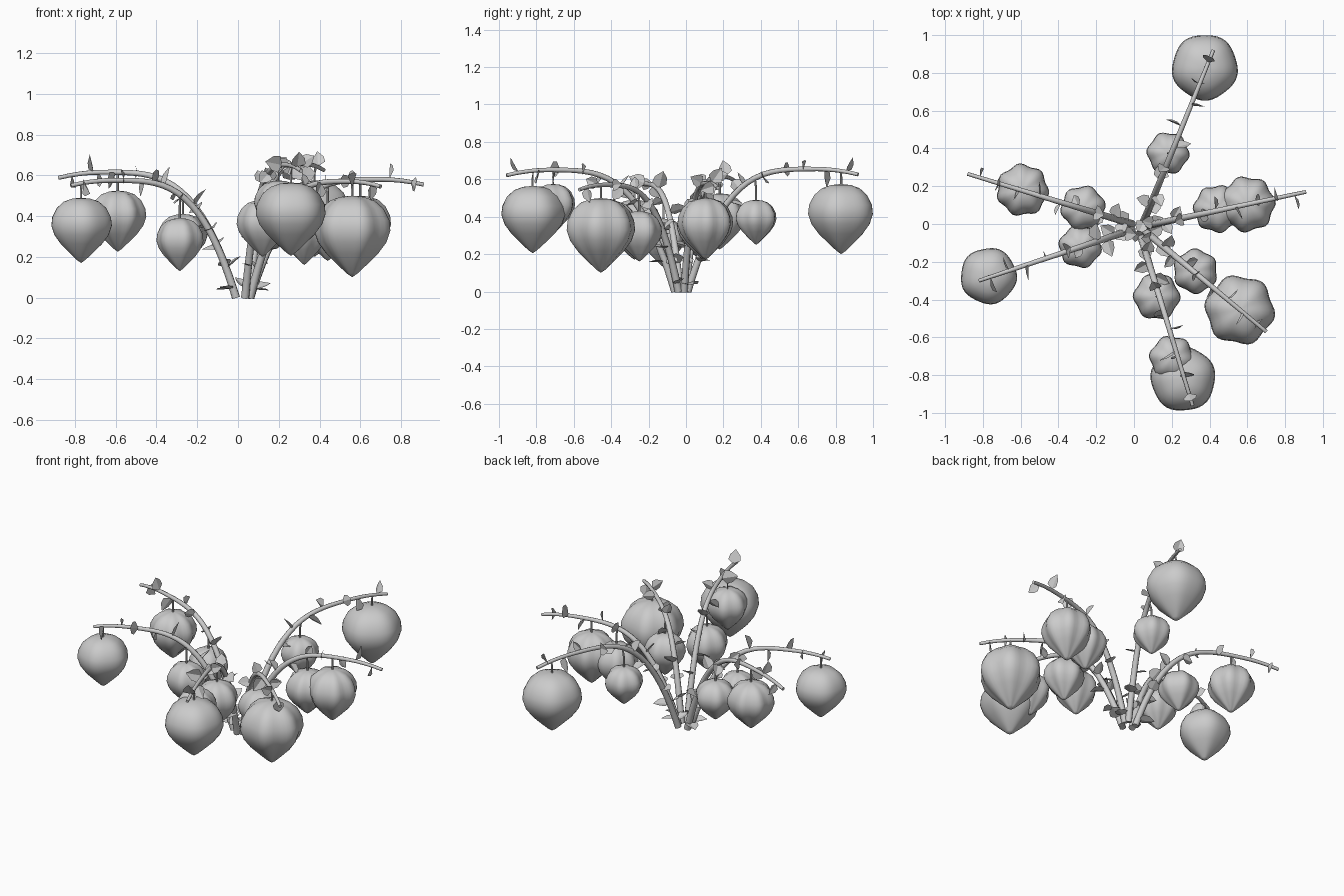
import bpy, bmesh, math, random
from mathutils import Vector, Matrix

random.seed(4)
if "Cube" in bpy.data.objects:
    bpy.data.objects.remove(bpy.data.objects["Cube"])

grey = bpy.data.materials.new("plain grey")
grey.use_nodes = True
grey.diffuse_color = (0.6, 0.6, 0.6, 1)
grey.node_tree.nodes["Principled BSDF"].inputs["Base Color"].default_value = (0.6, 0.6, 0.6, 1)


def add_object(name, bm, smooth=None):
    mesh = bpy.data.meshes.new(name)
    bm.to_mesh(mesh)
    bm.free()
    mesh.materials.append(grey)
    obj = bpy.data.objects.new(name, mesh)
    bpy.context.collection.objects.link(obj)
    if smooth:
        bpy.ops.object.select_all(action='DESELECT')
        obj.select_set(True)
        bpy.context.view_layer.objects.active = obj
        bpy.ops.object.shade_smooth_by_angle(angle=math.radians(smooth))
    return obj


def tube(name, points, radii, sides=8):
    """Sweep a round section along a path."""
    bm = bmesh.new()
    rings = []
    for i, p in enumerate(points):
        d = (points[min(i + 1, len(points) - 1)] - points[max(i - 1, 0)]).normalized()
        side = d.cross(Vector((0.31, 0.95, 0)) if abs(d.z) > 0.99 else Vector((0, 0, 1))).normalized()
        up = side.cross(d)
        rings.append([bm.verts.new(p + radii[i] * (side * math.cos(a) + up * math.sin(a)))
                      for a in (math.tau * k / sides for k in range(sides))])
    for a, b in zip(rings, rings[1:]):
        for k in range(sides):
            n = (k + 1) % sides
            bm.faces.new((a[k], a[n], b[n], b[k]))
    bm.faces.new(rings[0])
    bm.faces.new(rings[-1])
    bmesh.ops.recalc_face_normals(bm, faces=bm.faces)
    return add_object(name, bm, 50)


# Radius and height fractions from the pointed tip to the crown
PROFILE = [(0.14, 0.045), (0.4, 0.16), (0.68, 0.29), (0.9, 0.43), (1, 0.57),
           (0.97, 0.7), (0.82, 0.84), (0.58, 0.94), (0.3, 0.985)]


def fruit(name, x, y, r, low, high, lobes):
    bm = bmesh.new()
    sides = 42
    depth = 0.025 if lobes == 5 else 0.055
    turn = random.uniform(0, math.tau)
    rings = []
    for f, h in PROFILE:
        ring = []
        for k in range(sides):
            a = math.tau * k / sides
            rr = r * f * (1 - depth + depth * math.cos(lobes * a + turn))
            ring.append(bm.verts.new((x + rr * math.cos(a), y + rr * math.sin(a), low + h * (high - low))))
        rings.append(ring)
    for a, b in zip(rings, rings[1:]):
        for k in range(sides):
            n = (k + 1) % sides
            bm.faces.new((a[k], a[n], b[n], b[k]))
    tip, crown = bm.verts.new((x, y, low)), bm.verts.new((x, y, high))
    for k in range(sides):
        n = (k + 1) % sides
        bm.faces.new((tip, rings[0][n], rings[0][k]))
        bm.faces.new((crown, rings[-1][k], rings[-1][n]))
    add_object(name, bm, 60)


def leaf(bm, origin, direction, along, size):
    """Pointed leaf folded along its midrib."""
    across = direction.cross(along).normalized()
    normal = across.cross(direction).normalized()

    def vert(u, v, fold):
        return bm.verts.new(origin + size * (across * u + direction * v + normal * fold))
    base, tip = vert(0, 0.05, 0), vert(0, 1.05, 0.1)
    for s in (-1, 1):
        wide, upper = vert(0.42 * s, 0.3, 0.15), vert(0.36 * s, 0.65, 0.17)
        bm.faces.new((base, wide, upper, tip))


def arch(start, end, peak, t):
    """Point on an arching branch, t from root to end."""
    s = t / 0.75
    rise = 1 - (1 - s) ** 3.5 if s < 1 else 1 - 0.4 * (s - 1) ** 2
    p = start.lerp(end, t)
    return Vector((p.x, p.y, peak * rise))


# name: root, end, peak height, fruits (x, y, radius, bottom, top, lobes)
BRANCHES = {
    "back": ((0.05, 0.01), (0.42, 0.92), 0.655,
             [(0.375, 0.83, 0.178, 0.2, 0.575, 5), (0.18, 0.375, 0.115, 0.25, 0.49, 6)]),
    "left": ((0.06, -0.01), (0.91, 0.17), 0.58,
             [(0.6, 0.105, 0.152, 0.17, 0.5, 7), (0.44, 0.08, 0.13, 0.18, 0.46, 7)]),
    "front_left": ((0.06, -0.04), (0.7, -0.57), 0.57,
                   [(0.56, -0.455, 0.19, 0.1, 0.5, 6), (0.325, -0.25, 0.122, 0.16, 0.43, 6)]),
    "front": ((0.035, -0.06), (0.31, -0.96), 0.65,
              [(0.26, -0.82, 0.175, 0.205, 0.565, 5), (0.2, -0.71, 0.122, 0.31, 0.575, 6),
               (0.12, -0.385, 0.127, 0.2, 0.48, 6)]),
    "front_right": ((-0.01, -0.03), (-0.82, -0.3), 0.575,
                    [(-0.77, -0.275, 0.152, 0.17, 0.49, 5), (-0.285, -0.12, 0.117, 0.13, 0.39, 6)]),
    "back_right": ((-0.01, 0.0), (-0.88, 0.265), 0.615,
                   [(-0.59, 0.18, 0.142, 0.225, 0.525, 7), (-0.27, 0.085, 0.122, 0.16, 0.41, 6)]),
}

for name, (root, end, peak, fruits) in BRANCHES.items():
    start, stop = Vector((*root, 0)), Vector((*end, 0))
    count = 24
    path = [arch(start, stop, peak, (i / count) ** 1.5) for i in range(count + 1)]
    tube(name + "_branch", path, [0.021 - 0.011 * i / count for i in range(count + 1)])

    # Fruits hanging on thin stalks
    reach = stop - start
    for n, (x, y, r, low, high, lobes) in enumerate(fruits):
        fruit(f"{name}_fruit_{n + 1}", x, y, r, low, high, lobes)
        t = (Vector((x, y, 0)) - start).dot(reach) / reach.length_squared
        top = arch(start, stop, peak, t)
        foot = Vector((x, y, high - 0.01))
        tube(f"{name}_stalk_{n + 1}", [foot, Vector((x, y, (high + top.z) / 2)), top], [0.006] * 3, 6)

    # Leaves spaced evenly along the branch
    bm = bmesh.new()
    lengths = [(b - a).length for a, b in zip(path, path[1:])]
    spacing = sum(lengths) / 11
    walked, due = 0, spacing * 0.4
    turn = random.uniform(0, math.tau)
    for a, b, length in zip(path, path[1:], lengths):
        while due <= walked + length:
            along = (b - a).normalized()
            side = along.cross(Vector((0, 0, 1))).normalized()
            turn += 2.4 + random.uniform(-0.3, 0.3)
            out = Matrix.Rotation(turn, 3, along) @ side
            out = (out + along * random.uniform(-0.1, 0.4)).normalized()
            leaf(bm, a.lerp(b, (due - walked) / length), out, along, random.uniform(0.075, 0.1))
            due += spacing
        walked += length
    for v in bm.verts:
        v.co.z = max(v.co.z, 0.005)
    add_object(name + "_leaves", bm)
